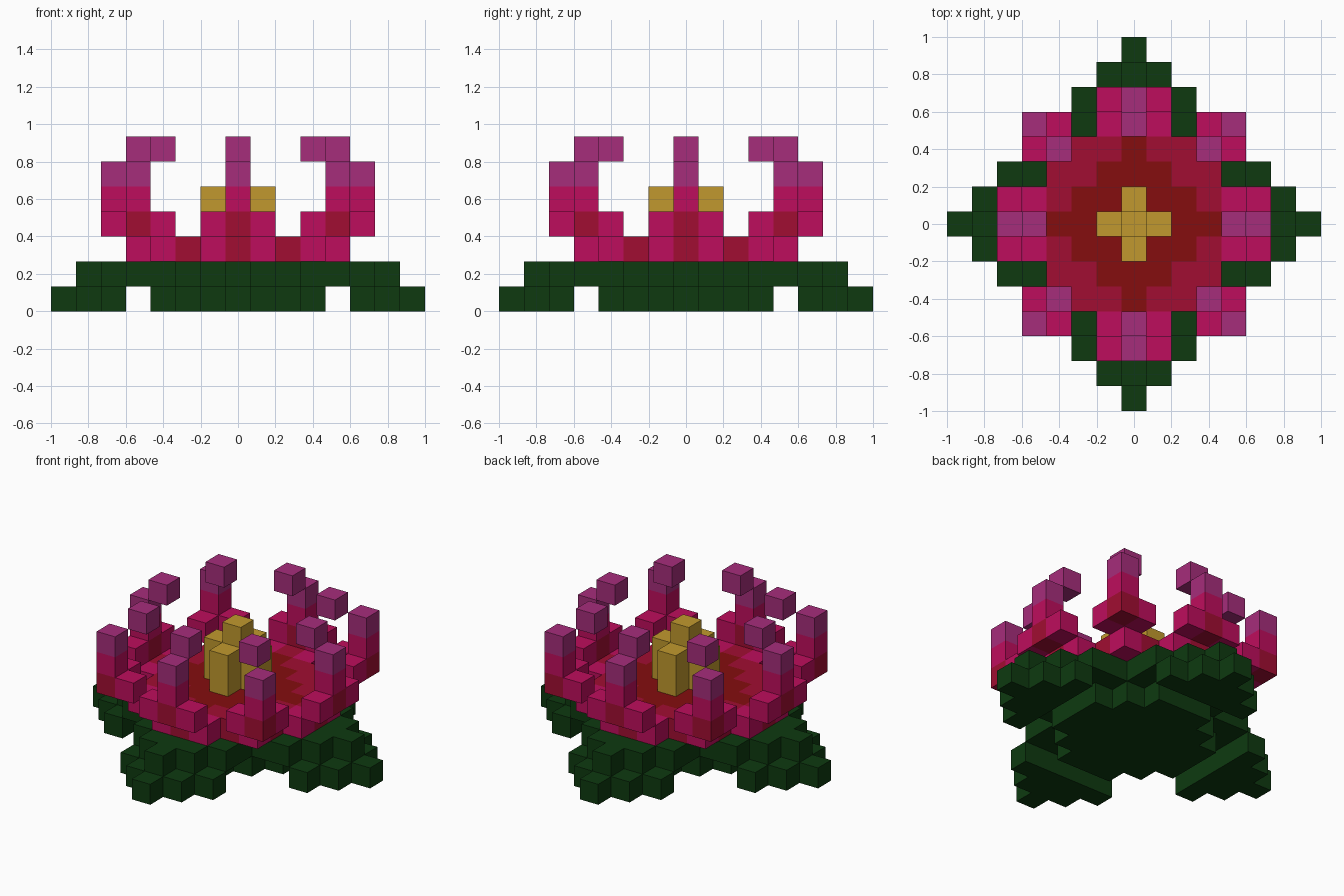
import bpy, bmesh
from mathutils import Vector

cube = bpy.data.objects.get("Cube")
if cube:
    bpy.data.objects.remove(cube, do_unlink=True)

S = 2 / 15  # block size


def srgb(c):
    c /= 255
    return c / 12.92 if c <= 0.04045 else ((c + 0.055) / 1.055) ** 2.4


def material(name, rgb):
    m = bpy.data.materials.new(name)
    col = (*[srgb(c) for c in rgb], 1)
    m.diffuse_color = col
    m.use_nodes = True
    bsdf = m.node_tree.nodes["Principled BSDF"]
    bsdf.inputs["Base Color"].default_value = col
    bsdf.inputs["Roughness"].default_value = 0.9
    return m


MATS = {
    "green": material("leaf green", (14, 58, 16)),
    "pink": material("petal pink", (190, 13, 93)),
    "purple": material("petal tip purple", (166, 45, 123)),
    "crimson": material("petal base crimson", (161, 13, 50)),
    "dark": material("heart dark red", (133, 13, 15)),
    "gold": material("stamen gold", (193, 153, 46)),
}

DIRS = [Vector(d) for d in ((1, 0, 0), (-1, 0, 0), (0, 1, 0), (0, -1, 0), (0, 0, 1), (0, 0, -1))]


def blocks(name, cells):
    """Closed shell around a dict of {(i, j, k): colour} blocks."""
    bm = bmesh.new()
    used = sorted(set(cells.values()))
    for (i, j, k), colour in cells.items():
        centre = Vector((i, j, k + 0.5))
        for d in DIRS:
            if (i + int(d.x), j + int(d.y), k + int(d.z)) in cells:
                continue
            u = Vector((d.y, d.z, d.x))
            v = d.cross(u)
            quad = [(centre + (d + u * a + v * b) * 0.5) * S
                    for a, b in ((-1, -1), (1, -1), (1, 1), (-1, 1))]
            f = bm.faces.new([bm.verts.new(p) for p in quad])
            f.material_index = used.index(colour)
    bmesh.ops.remove_doubles(bm, verts=bm.verts, dist=1e-4)
    me = bpy.data.meshes.new(name)
    bm.to_mesh(me)
    bm.free()
    for c in used:
        me.materials.append(MATS[c])
    ob = bpy.data.objects.new(name, me)
    bpy.context.collection.objects.link(ob)
    return ob


def turned(cells, n):
    """Quarter turns about the vertical axis."""
    for _ in range(n):
        cells = {(-j, i, k): c for (i, j, k), c in cells.items()}
    return cells


R = range(-7, 8)
GRID = [(abs(i), abs(j), i, j) for i in R for j in R]

# Upper leaf layer: stepped diamond notched on the diagonals
blocks("leaf_layer", {(i, j, 1): "green" for a, b, i, j in GRID
                      if a + b <= 6 and min(a, b) <= 2})

# Round foot under the middle
blocks("foot", {(i, j, 0): "green" for a, b, i, j in GRID
                if a + b <= 4 and max(a, b) <= 3})

# Flower heart: dark star on a crimson disc
blocks("flower_heart", {(i, j, 2): "dark" if a + b <= 3 else "crimson"
                        for a, b, i, j in GRID
                        if max(a, b) <= 3 and a + b < 6})

# Stamens: taller middle with four arms
blocks("stamens", {(i, j, k): "gold" for a, b, i, j in GRID if a + b <= 1
                   for k in range(3, 6 - a - b)})

# Drooping leaf tip, toward +x
leaf_tip = {(i, j, 0): "green" for a, b, i, j in GRID if i >= 5 and a + b <= 7}

# Side petal, toward +x, curling inward at the top
side_petal = {(4, 0, 2): "crimson", (5, 0, 3): "crimson", (5, 0, 4): "pink",
              (5, 0, 5): "purple", (4, 0, 6): "purple"}
for w in (-1, 1):
    side_petal[(4, w, 2)] = "pink"
    side_petal[(5, w, 3)] = "pink"

# Corner petal, on the diagonal
corner_petal = {(3, 3, 2): "pink", (4, 4, 3): "crimson", (3, 4, 3): "pink",
                (4, 3, 3): "pink", (4, 4, 4): "pink", (4, 4, 5): "purple",
                (3, 3, 6): "purple"}

sides = ("left", "back", "right", "front")
corners = ("back_left", "back_right", "front_right", "front_left")
for n in range(4):
    blocks("leaf_tip_" + sides[n], turned(leaf_tip, n))
    blocks("petal_" + sides[n], turned(side_petal, n))
    blocks("petal_" + corners[n], turned(corner_petal, n))
